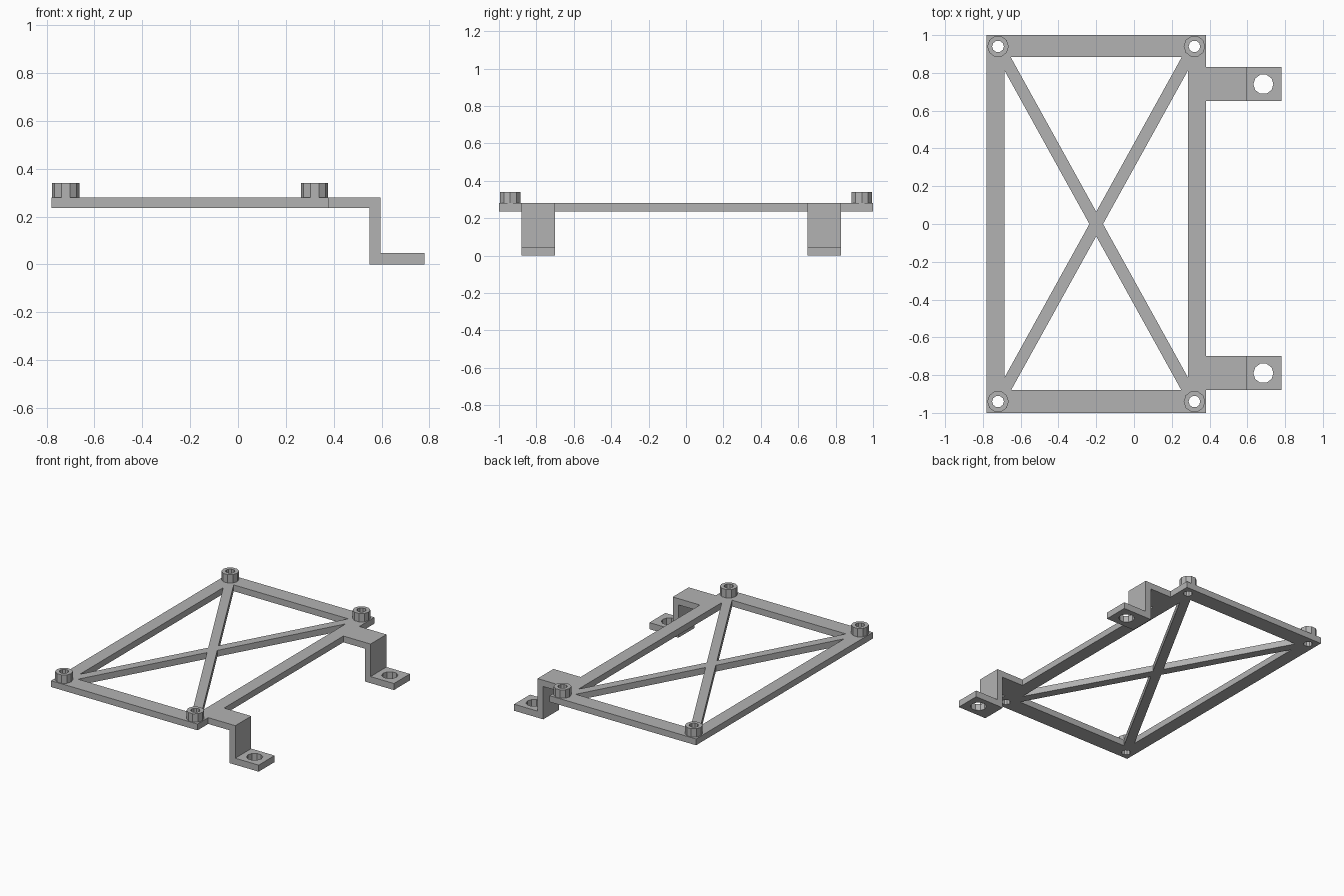
import bpy
import bmesh
from math import atan2, hypot
from mathutils import Matrix, Vector

if "Cube" in bpy.data.objects:
    bpy.data.objects.remove(bpy.data.objects["Cube"])

grey = bpy.data.materials.new("plain grey")
grey.use_nodes = True
GREY = (0.45, 0.45, 0.45, 1)
grey.diffuse_color = GREY
grey.node_tree.nodes["Principled BSDF"].inputs["Base Color"].default_value = GREY

LOW, HIGH, POST_TOP = 0.235, 0.28, 0.34      # plate underside, plate top, post top
CX, POST_X, POST_Y = -0.2, 0.52, 0.94        # frame centre and post offsets
corners = [(CX + sx * POST_X, sy * POST_Y) for sx in (-1, 1) for sy in (-1, 1)]


def make_object(name, bm):
    bmesh.ops.recalc_face_normals(bm, faces=bm.faces[:])
    mesh = bpy.data.meshes.new(name)
    bm.to_mesh(mesh)
    bm.free()
    mesh.materials.append(grey)
    obj = bpy.data.objects.new(name, mesh)
    bpy.context.collection.objects.link(obj)
    return obj


def box(name, low, high, turn=0.0):
    """Box between two corners, turned about its own vertical axis."""
    low, high = Vector(low), Vector(high)
    bm = bmesh.new()
    bmesh.ops.create_cube(bm, size=1, matrix=Matrix.Translation((low + high) / 2)
                          @ Matrix.Rotation(turn, 4, 'Z')
                          @ Matrix.Diagonal((*(high - low), 1)))
    return make_object(name, bm)


def cylinder(name, x, y, radius, z0, z1, sides=10):
    bm = bmesh.new()
    bmesh.ops.create_cone(bm, cap_ends=True, segments=sides, radius1=radius,
                          radius2=radius, depth=z1 - z0,
                          matrix=Matrix.Translation((x, y, (z0 + z1) / 2))
                          @ Matrix.Rotation(atan2(1, 0), 4, 'Z'))
    return make_object(name, bm)


def combine(target, tool, operation):
    """Apply a boolean and discard the tool."""
    mod = target.modifiers.new("combine", 'BOOLEAN')
    mod.operation, mod.solver, mod.object = operation, 'EXACT', tool
    bpy.context.view_layer.objects.active = target
    bpy.ops.object.modifier_apply(modifier=mod.name)
    bpy.data.objects.remove(tool)


# Rectangular frame with its window
frame = box("frame", (-0.78, -1, LOW), (0.38, 1, HIGH))
combine(frame, box("window", (-0.685, -0.88, 0), (0.285, 0.885, 1)), 'DIFFERENCE')

# Crossed diagonal braces
half = hypot(POST_X, POST_Y) - 0.03
for side in (-1, 1):
    brace = box("brace", (CX - half, -0.0315, LOW), (CX + half, 0.0315, HIGH),
                side * atan2(POST_Y, POST_X))
    combine(frame, brace, 'UNION')

# Hollow mounting posts, bored through the frame
for x, y in corners:
    post = cylinder("mounting_post", x, y, 0.057, HIGH, POST_TOP)
    for part in (post, frame):
        combine(part, cylinder("bore", x, y, 0.031, 0, 1), 'DIFFERENCE')

# Stepped brackets with a screw hole in each foot
step = [(0.38, HIGH), (0.595, HIGH), (0.595, 0.047), (0.78, 0.047),
        (0.78, 0), (0.55, 0), (0.55, LOW), (0.38, LOW)]
for name, y0 in (("front_bracket", -0.88), ("back_bracket", 0.65)):
    bm = bmesh.new()
    profile = bm.faces.new([bm.verts.new((x, y0, z)) for x, z in step])
    swept = bmesh.ops.extrude_face_region(bm, geom=[profile])["geom"]
    bmesh.ops.translate(bm, vec=(0, 0.18, 0),
                        verts=[v for v in swept if isinstance(v, bmesh.types.BMVert)])
    bracket = make_object(name, bm)
    hole = cylinder("screw_hole", 0.685, y0 + 0.09, 0.053, -0.1, 0.15)
    combine(bracket, hole, 'DIFFERENCE')
